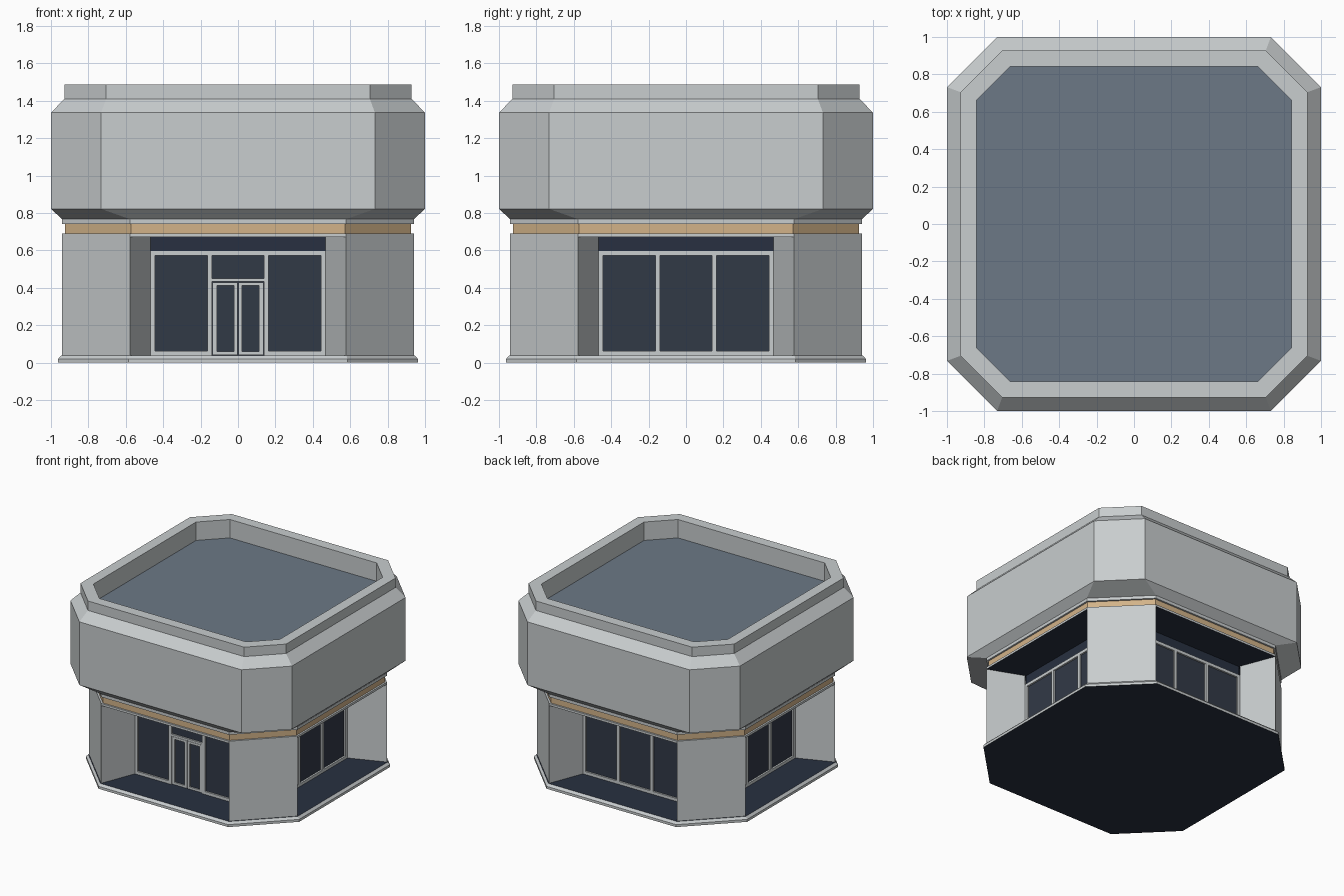
import bpy, bmesh, math
from mathutils import Matrix

cube = bpy.data.objects.get("Cube")
if cube:
    bpy.data.objects.remove(cube, do_unlink=True)


def material(name, rgb):
    m = bpy.data.materials.new(name)
    m.use_nodes = True
    m.diffuse_color = (*rgb, 1)
    bsdf = next(n for n in m.node_tree.nodes if n.type == 'BSDF_PRINCIPLED')
    bsdf.inputs["Base Color"].default_value = (*rgb, 1)
    return m


STONE = material("pale grey stone", (0.58, 0.61, 0.62))
GOLD = material("tan band", (0.65, 0.45, 0.25))
ROOF = material("slate roof", (0.15, 0.19, 0.24))
GLASS = material("dark glass", (0.031, 0.041, 0.062))
NAVY = material("navy floor", (0.021, 0.030, 0.052))


def finish(name, bm, mats):
    bmesh.ops.recalc_face_normals(bm, faces=bm.faces)
    mesh = bpy.data.meshes.new(name)
    bm.to_mesh(mesh)
    bm.free()
    for m in mats:
        mesh.materials.append(m)
    ob = bpy.data.objects.new(name, mesh)
    bpy.context.collection.objects.link(ob)
    return ob


def octagon(w, c):
    return [(c, -w), (w, -c), (w, c), (c, w), (-c, w), (-w, c), (-w, -c), (-c, -w)]


def octagon_stack(name, levels, side, bottom, top):
    """Loft chamfered squares given as (half width, straight half length, z)."""
    bm = bmesh.new()
    rings = [[bm.verts.new((x, y, z)) for x, y in octagon(w, c)] for w, c, z in levels]
    for a, b in zip(rings, rings[1:]):
        for i in range(8):
            j = (i + 1) % 8
            bm.faces.new((a[i], a[j], b[j], b[i]))
    bm.faces.new(rings[0][::-1]).material_index = 1
    bm.faces.new(rings[-1]).material_index = 2
    return finish(name, bm, [side, bottom, top])


def add_box(bm, x0, x1, y0, y1, z0, z1):
    mat = Matrix.Translation(((x0 + x1) / 2, (y0 + y1) / 2, (z0 + z1) / 2))
    mat = mat @ Matrix.Diagonal((x1 - x0, y1 - y0, z1 - z0, 1))
    bmesh.ops.create_cube(bm, size=1, matrix=mat)


# Plinth, lintel, trim band and the big overhanging upper storey
FLOOR, SOFFIT = 0.038, 0.672
octagon_stack("plinth", [(0.962, 0.585, 0), (0.962, 0.585, 0.02), (0.945, 0.58, FLOOR)],
              STONE, NAVY, NAVY)
octagon_stack("lintel", [(0.94, 0.577, SOFFIT), (0.94, 0.577, 0.69)], STONE, NAVY, STONE)
octagon_stack("trim_band", [(0.926, 0.571, 0.69), (0.926, 0.571, 0.742)], GOLD, GOLD, GOLD)
octagon_stack("upper_storey", [
    (0.94, 0.577, 0.742), (0.94, 0.577, 0.767),      # collar
    (1.0, 0.732, 0.822), (1.0, 0.732, 1.337),        # flare and wall
    (0.928, 0.705, 1.41), (0.928, 0.705, 1.487),     # cornice and parapet
    (0.842, 0.662, 1.487), (0.842, 0.662, 1.337),    # inner parapet, roof deck
], STONE, STONE, ROOF)

# Corner piers with splayed sides
PLANE = -0.66
for k, corner in enumerate(("front_right", "front_left", "back_left", "back_right")):
    bm = bmesh.new()
    plan = [(-0.94, -0.577), (-0.577, -0.94), (-0.468, PLANE), (PLANE, -0.468)]
    low = bm.faces.new([bm.verts.new((x, y, FLOOR)) for x, y in plan])
    ext = bmesh.ops.extrude_face_region(bm, geom=[low], use_keep_orig=True)
    bmesh.ops.translate(bm, vec=(0, 0, SOFFIT - FLOOR),
                        verts=[v for v in ext["geom"] if isinstance(v, bmesh.types.BMVert)])
    bmesh.ops.rotate(bm, verts=bm.verts, matrix=Matrix.Rotation(k * math.pi / 2, 3, 'Z'))
    finish(corner + "_pier", bm, [STONE])

# Recessed shopfronts, one per side
HALF, HEAD = 0.468, 0.597
for k, side in enumerate(("front", "left", "back", "right")):
    turn = Matrix.Rotation(k * math.pi / 2, 3, 'Z')

    def place(name, boxes, mat):
        bm = bmesh.new()
        for b in boxes:
            add_box(bm, *b)
        bmesh.ops.rotate(bm, verts=bm.verts, matrix=turn)
        finish(side + "_" + name, bm, [mat])

    y0, y1 = PLANE, PLANE + 0.025
    place("glazing", [(-HALF, HALF, y0 + 0.014, y0 + 0.04, FLOOR, HEAD)], GLASS)
    place("header", [(-HALF, HALF, y0 + 0.008, y0 + 0.04, HEAD, SOFFIT)], NAVY)

    bars = [(-HALF, HALF, y0, y1, 0.572, HEAD)]
    for s in (-1, 1):
        for a, b in ((0.445, HALF), (0.139, 0.163)):
            lo, hi = sorted((s * a, s * b))
            bars.append((lo, hi, y0, y1, FLOOR, 0.572))
    sills = [(-0.445, -0.163), (0.163, 0.445)]
    if side == "front":
        bars.append((-0.139, 0.139, y0, y1, 0.434, 0.45))
    else:
        sills.append((-0.139, 0.139))
    bars += [(a, b, y0, y1, FLOOR, 0.062) for a, b in sills]
    place("window_frame", bars, STONE)

    # Double door leaves
    if side == "front":
        leaves = []
        d0, d1 = y0 + 0.004, y1
        for s in (-1, 1):
            for a, b in ((0.002, 0.022), (0.113, 0.135)):
                lo, hi = sorted((s * a, s * b))
                leaves.append((lo, hi, d0, d1, 0.042, 0.43))
            lo, hi = sorted((s * 0.022, s * 0.113))
            leaves.append((lo, hi, d0, d1, 0.042, 0.06))
            leaves.append((lo, hi, d0, d1, 0.412, 0.43))
        place("door_leaves", leaves, STONE)
